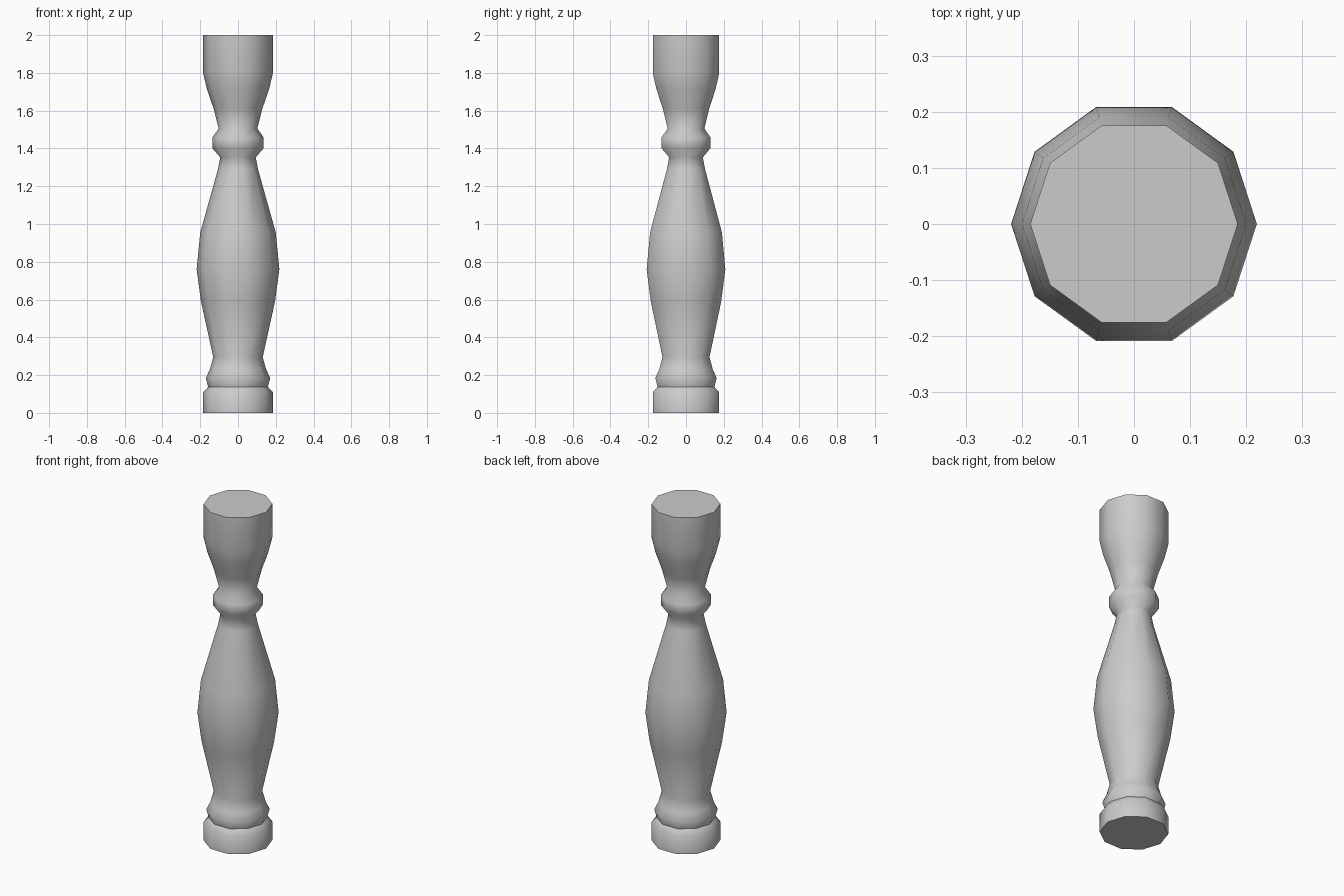
import bpy, bmesh, math

if "Cube" in bpy.data.objects:
    bpy.data.objects.remove(bpy.data.objects["Cube"], do_unlink=True)

SIDES = 10

stone = bpy.data.materials.new("light_grey_stone")
stone.use_nodes = True
grey = (0.6, 0.6, 0.6, 1)
stone.diffuse_color = grey
stone.node_tree.nodes["Principled BSDF"].inputs["Base Color"].default_value = grey


def turned_part(name, profile, cap_bottom=False, cap_top=False):
    """Lathe a (radius, height) profile, listed from bottom to top."""
    bm = bmesh.new()
    rings = []
    for radius, z in profile:
        angles = [math.tau * i / SIDES for i in range(SIDES)]
        rings.append([bm.verts.new((radius * math.cos(a), radius * math.sin(a), z))
                      for a in angles])
    for low, high in zip(rings, rings[1:]):
        for i in range(SIDES):
            j = (i + 1) % SIDES
            bm.faces.new((low[i], low[j], high[j], high[i]))
    if cap_bottom:
        bm.faces.new(rings[0][::-1])
    if cap_top:
        bm.faces.new(rings[-1])
    mesh = bpy.data.meshes.new(name)
    bm.to_mesh(mesh)
    bm.free()
    mesh.materials.append(stone)
    obj = bpy.data.objects.new(name, mesh)
    bpy.context.collection.objects.link(obj)
    bpy.ops.object.select_all(action="DESELECT")
    obj.select_set(True)
    bpy.context.view_layer.objects.active = obj
    bpy.ops.object.shade_smooth_by_angle(angle=math.radians(65))
    return obj


# Plinth with a chamfered upper rim
turned_part("base", [(0.185, 0), (0.185, 0.11), (0.158, 0.138)], cap_bottom=True)

# Shaft: foot ring, belly, neck ring and flared head
turned_part("shaft", [
    (0.158, 0.138), (0.171, 0.185), (0.149, 0.23), (0.131, 0.295),
    (0.196, 0.59), (0.219, 0.76), (0.2, 0.955), (0.106, 1.29),
    (0.094, 1.353), (0.135, 1.4), (0.135, 1.46), (0.102, 1.505),
    (0.129, 1.61), (0.165, 1.715), (0.185, 1.8), (0.185, 2),
], cap_top=True)
